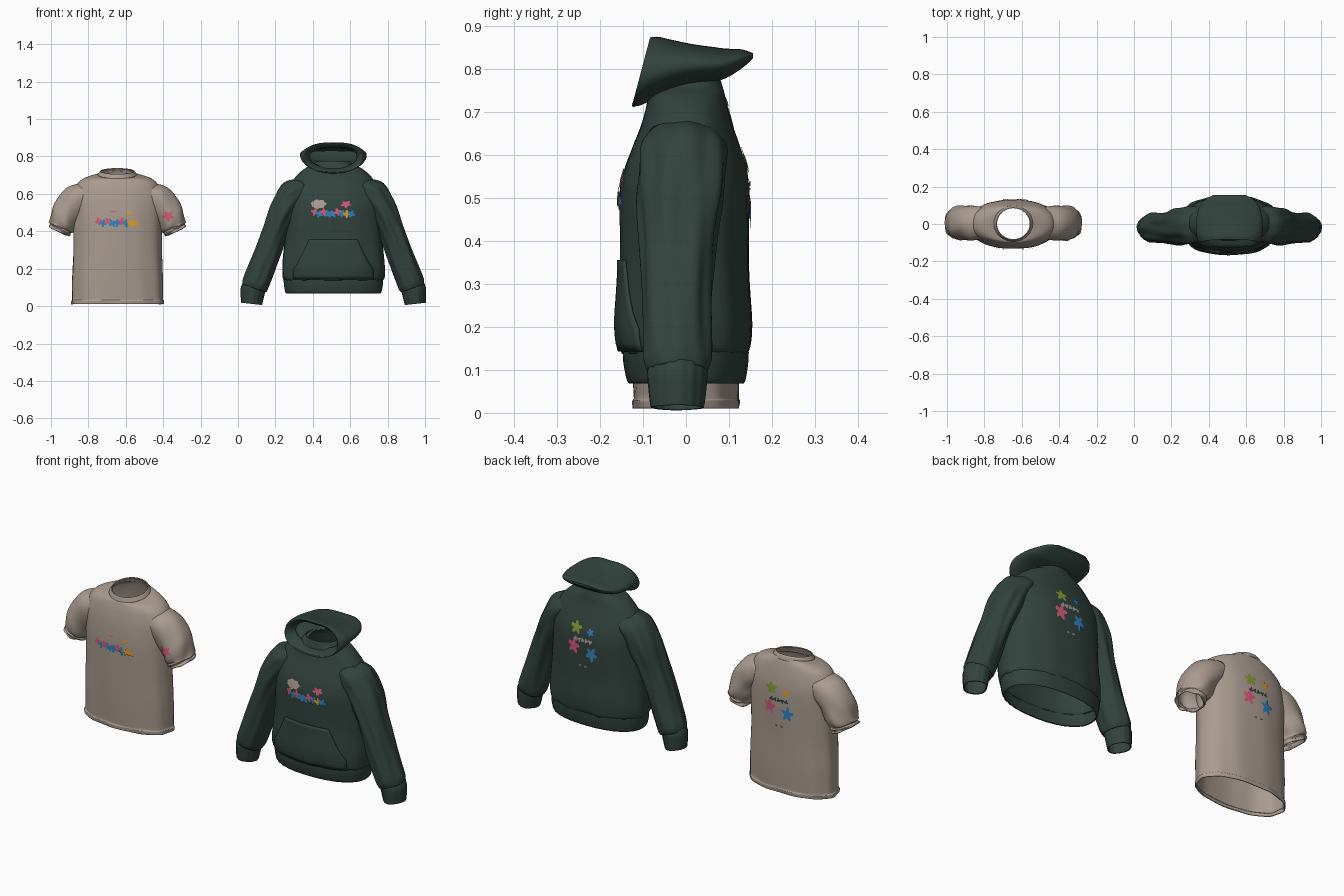
import bpy, bmesh, math, random
from mathutils import Vector
from mathutils.bvhtree import BVHTree

if "Cube" in bpy.data.objects:
    bpy.data.objects.remove(bpy.data.objects["Cube"])

random.seed(4)


def colour(name, rgb):
    m = bpy.data.materials.new(name)
    m.diffuse_color = (*rgb, 1)
    m.use_nodes = True
    m.node_tree.nodes["Principled BSDF"].inputs["Base Color"].default_value = m.diffuse_color
    return m


TAN = colour("tan_cotton", (0.40, 0.33, 0.28))
DARK = colour("dark_green_fleece", (0.032, 0.056, 0.046))
PINK = colour("pink_print", (0.66, 0.10, 0.19))
BLUE = colour("blue_print", (0.03, 0.23, 0.53))
ORANGE = colour("orange_print", (0.75, 0.34, 0.02))
GREEN = colour("lime_print", (0.22, 0.32, 0.035))


def finish(bm, name, mat, thick=0):
    me = bpy.data.meshes.new(name)
    bm.to_mesh(me)
    bm.free()
    me.materials.append(mat)
    ob = bpy.data.objects.new(name, me)
    bpy.context.collection.objects.link(ob)
    if thick:
        mod = ob.modifiers.new("cloth_thickness", 'SOLIDIFY')
        mod.thickness, mod.offset = thick, -1
    return ob


def smooth_rows(rows, steps):
    """Monotone cubic interpolation between control rings."""
    def slope(i, k):
        if i == 0 or i == len(rows) - 1:
            a = min(i, len(rows) - 2)
            return rows[a + 1][k] - rows[a][k]
        a, b = rows[i][k] - rows[i - 1][k], rows[i + 1][k] - rows[i][k]
        return 2 * a * b / (a + b) if a * b > 0 else 0
    out = []
    for i in range(len(rows) - 1):
        for s in range(steps):
            t = s / steps
            h = (2*t**3 - 3*t*t + 1, t**3 - 2*t*t + t, 3*t*t - 2*t**3, t**3 - t*t)
            out.append([h[0]*rows[i][k] + h[1]*slope(i, k) + h[2]*rows[i+1][k]
                        + h[3]*slope(i+1, k) for k in range(9)])
    return out + [rows[-1]]


def loft(name, rows, mat, power=2.0, fold=None, steps=5, seg=64, cap=False, hole=None):
    """Skin rings of centre, U vector, V vector; fold(angle, t) scales the radius."""
    bm = bmesh.new()
    fine = smooth_rows(rows, steps)
    rings = []
    for i, r in enumerate(fine):
        c, u, v = Vector(r[:3]), Vector(r[3:6]), Vector(r[6:9])
        ring = []
        for j in range(seg):
            a = math.tau * j / seg
            k = 1 + (fold(a, i / (len(fine) - 1)) if fold else 0)
            ca, sa = math.cos(a), math.sin(a)
            x = math.copysign(abs(ca) ** (2 / power), ca) * k
            y = math.copysign(abs(sa) ** (2 / power), sa) * k
            ring.append(bm.verts.new(c + u * x + v * y))
        rings.append(ring)
    for a, b in zip(rings, rings[1:]):
        for j in range(seg):
            bm.faces.new((a[j], a[(j+1) % seg], b[(j+1) % seg], b[j]))
    if cap:
        bm.faces.new(rings[-1])
    bmesh.ops.recalc_face_normals(bm, faces=bm.faces)
    if hole:
        bad = [f for f in bm.faces if hole(f.calc_center_median())]
        bmesh.ops.delete(bm, geom=bad, context='FACES')
    tree = BVHTree.FromBMesh(bm)
    finish(bm, name, mat, 0.005)
    return tree


def body_rows(cx, rows):
    """Rows of height, half width, front y, back y, neckline tilt."""
    return [(cx, (f + b) / 2, z, w, 0, 0, 0, (b - f) / 2, tilt) for z, w, f, b, tilt in rows]


def sleeve_rows(cx, side, pts):
    """Points of x offset, y, z, half width, half depth along the arm."""
    out = []
    for i, (x, y, z, r, d) in enumerate(pts):
        p, q = pts[max(i - 1, 0)], pts[min(i + 1, len(pts) - 1)]
        t = Vector((q[0] - p[0], q[2] - p[2])).normalized()
        out.append((cx + side * x, y, z, -t.y * r * side, 0, t.x * r, 0, d, 0))
    return out


def body_fold(a, t):
    low = max(0, 1 - t * 1.2)
    return 0.012 * low * math.sin(11 * a + 4 * t) + 0.006 * math.sin(7 * a + 19 * t) * (1 - t)


def sleeve_fold(a, t):
    m = math.sin(math.pi * min(1, t * 1.05)) ** 0.5 if t < 0.95 else 0.3
    return m * (0.04 * math.sin(5 * a + 9 * t) + 0.03 * math.sin(9 * a - 7 * t + 1))


def tee_sleeve_fold(a, t):
    return t * (0.05 * math.sin(6 * a + 12 * t) + 0.06 * math.sin(2 * a + 22 * t))


# T-shirt: body, collar, sleeves
TX = -0.645
tee = loft("tshirt_body", body_rows(TX, [
    (0.010, .246, -.122, .124, 0), (0.028, .247, -.124, .126, 0), (0.034, .243, -.121, .123, 0),
    (0.15, .242, -.126, .126, 0), (0.32, .236, -.13, .127, 0), (0.46, .236, -.132, .13, 0),
    (0.56, .238, -.125, .128, 0), (0.63, .226, -.113, .118, 0), (0.67, .20, -.103, .108, .005),
    (0.692, .155, -.097, .10, .012), (0.703, .10, -.09, .093, .02)]), TAN, 2.25, body_fold)
loft("tshirt_collar", body_rows(TX, [
    (0.692, .108, -.097, .099, .022), (0.703, .104, -.094, .096, .022),
    (0.718, .094, -.088, .09, .018), (0.722, .091, -.085, .087, .016)]), TAN)
tee_arm = [(.16, .005, .605, .065, .085), (.215, .005, .57, .085, .092), (.275, .006, .49, .081, .092),
           (.300, .006, .425, .068, .084), (.304, .006, .415, .064, .08), (.312, .006, .398, .06, .078)]
tee_sleeves = {s: loft("tshirt_sleeve_" + n, sleeve_rows(TX, s, tee_arm), TAN, 2, tee_sleeve_fold)
               for s, n in ((-1, "left"), (1, "right"))}

# Hoodie: body with ribbed hem, sleeves with cuffs
HX = 0.51
hoodie = loft("hoodie_body", body_rows(HX, [
    (0.137, .262, -.146, .144, 0), (0.155, .272, -.154, .15, 0), (0.21, .274, -.16, .154, 0),
    (0.35, .262, -.152, .147, 0), (0.50, .254, -.154, .147, 0), (0.56, .25, -.145, .142, 0),
    (0.62, .24, -.124, .125, 0), (0.67, .218, -.104, .108, 0), (0.71, .185, -.093, .096, 0),
    (0.74, .145, -.088, .09, 0), (0.755, .11, -.084, .086, 0), (0.775, .088, -.078, .08, 0)]),
    DARK, 2.25, body_fold)
loft("hoodie_hem", body_rows(HX, [
    (0.068, .252, -.132, .134, 0), (0.075, .257, -.137, .138, 0), (0.12, .265, -.146, .145, 0),
    (0.142, .266, -.147, .146, 0)]), DARK, 2.25, lambda a, t: .006 * math.sin(30 * a))
arm = [(.15, -.005, .64, .055, .085), (.205, -.006, .60, .083, .10), (.26, -.01, .52, .077, .10),
       (.312, -.018, .40, .068, .088), (.365, -.022, .25, .071, .08), (.412, -.02, .125, .072, .078),
       (.422, -.02, .095, .067, .07)]
cuff = [(.424, -.02, .10, .064, .068), (.43, -.02, .085, .064, .068),
        (.436, -.02, .03, .057, .063), (.438, -.02, .012, .054, .06)]
for s, n in ((-1, "left"), (1, "right")):
    loft("hoodie_sleeve_" + n, sleeve_rows(HX, s, arm), DARK, 2, sleeve_fold)
    loft("hoodie_cuff_" + n, sleeve_rows(HX, s, cuff), DARK, 2,
         lambda a, t: .03 * math.sin(4 * a + 1) + .015 * math.sin(14 * a))

# Hood: rim folded inward, flattened towards the back, open to the neck
hood_rows = [(-.055, .797, .125, .055, .012), (-.092, .795, .145, .07, .02),
             (-.104, .795, .157, .083, .022), (-.09, .796, .167, .083, .022),
             (-.05, .802, .177, .069, .015), (.01, .809, .178, .05, .005),
             (.08, .811, .165, .038, 0), (.13, .823, .13, .022, 0), (.156, .83, .085, .006, 0)]
loft("hood", [(HX, y, z, w, 0, 0, 0, lean, h) for y, z, w, h, lean in hood_rows], DARK, 2.15,
     lambda a, t: -.10 * math.exp(-((a - math.pi / 2) / .3) ** 2) * (1 - t), cap=True,
     hole=lambda p: (p.x - HX) ** 2 + p.y ** 2 < .074 ** 2 and p.z < .785)


def project(tree, x, z, face, gap):
    hit = tree.ray_cast(Vector((x, face, z)), Vector((0, -face, 0)))[0]
    y = hit.y if hit else 0.1 * face
    return Vector((x, y + face * gap, z))


# Kangaroo pocket: patch draped over the belly
bm = bmesh.new()
grid = []
for i in range(13):
    z = 0.143 + 0.212 * i / 12
    w = 0.215 if z < 0.2 else 0.215 - 0.085 * ((z - 0.2) / 0.155) ** 0.8
    grid.append([bm.verts.new(project(hoodie, HX + w * (j / 12 - 1), z, -1, 0.007))
                 for j in range(25)])
for a, b in zip(grid, grid[1:]):
    for j in range(24):
        bm.faces.new((a[j], a[j + 1], b[j + 1], b[j]))
finish(bm, "hoodie_pocket", DARK, 0.006)


def blot(name, tree, mat, x, z, w, h, face=-1, lobes=5, depth=.25, gap=.004):
    """Printed splash with lobes, draped onto the cloth."""
    bm = bmesh.new()
    n, ph = 40, random.random() * 6
    rings = []
    for s in (0.5, 1):
        ring = []
        for j in range(n):
            a = math.tau * j / n
            r = s * (1 - depth + depth * math.cos(lobes * a + ph) + random.uniform(-.08, .08))
            ring.append(bm.verts.new(project(tree, x + w * r * math.cos(a), z + h * r * math.sin(a),
                                             face, gap)))
        rings.append(ring)
    c = bm.verts.new(project(tree, x, z, face, gap))
    for j in range(n):
        k = (j + 1) % n
        bm.faces.new((c, rings[0][j], rings[0][k]))
        bm.faces.new((rings[0][j], rings[1][j], rings[1][k], rings[0][k]))
    for f in bm.faces:
        f.normal_update()
        if f.normal.y * face < 0:
            f.normal_flip()
    finish(bm, name, mat)


# Chest prints: a band of paint splashes with accents above
for garment, tree, cx, z in (("hoodie", hoodie, HX, .497), ("tshirt", tee, TX, .447)):
    for i, m in enumerate((PINK, BLUE, PINK, BLUE, BLUE, PINK, BLUE, ORANGE, BLUE)):
        if garment == "tshirt" and i == 8:
            m = ORANGE
        blot(f"{garment}_band_{i}", tree, m, cx - .10 + .0245 * i, z + (.006 if m == PINK else -.004),
             .021, .022, lobes=4, gap=.004 + .0003 * i)
blot("hoodie_chest_cloud", hoodie, TAN, HX - .08, .545, .042, .026, lobes=7, depth=.08)
blot("hoodie_chest_star", hoodie, PINK, HX + .068, .545, .032, .02)
blot("tshirt_chest_orange", tee, ORANGE, TX + .06, .50, .025, .009)
blot("tshirt_chest_pink", tee, PINK, TX - .02, .505, .022, .004)
blot("tshirt_sleeve_star", tee_sleeves[1], PINK, TX + .272, .482, .036, .03)

# Back prints: four splashes around a short row of specks
for garment, tree, cx, dz, speck, corner in (("hoodie", hoodie, HX, 0, TAN, BLUE),
                                             ("tshirt", tee, TX, -.02, DARK, ORANGE)):
    for name, m, dx, z, w, h in (("lime", GREEN, .045, .585, .036, .034), ("corner", corner, -.04, .578, .02, .02),
                                 ("pink", PINK, .055, .488, .036, .042), ("blue", BLUE, -.05, .466, .034, .04)):
        blot(f"{garment}_back_{name}", tree, m, cx + dx, z + dz, w, h, face=1)
    for i in range(5):
        blot(f"{garment}_back_speck_{i}", tree, speck, cx + .045 - .022 * i, .53 + dz, .013, .013, 1, 3)
    for i in (-1, 1):
        blot(f"{garment}_back_low_speck_{i}", tree, speck, cx + .016 * i, .392 + dz, .009, .006, 1, 3)

# Smooth cloth shading with crisp seams
bpy.ops.object.select_all(action='SELECT')
bpy.context.view_layer.objects.active = bpy.data.objects["hood"]
bpy.ops.object.shade_smooth_by_angle(angle=math.radians(40))
